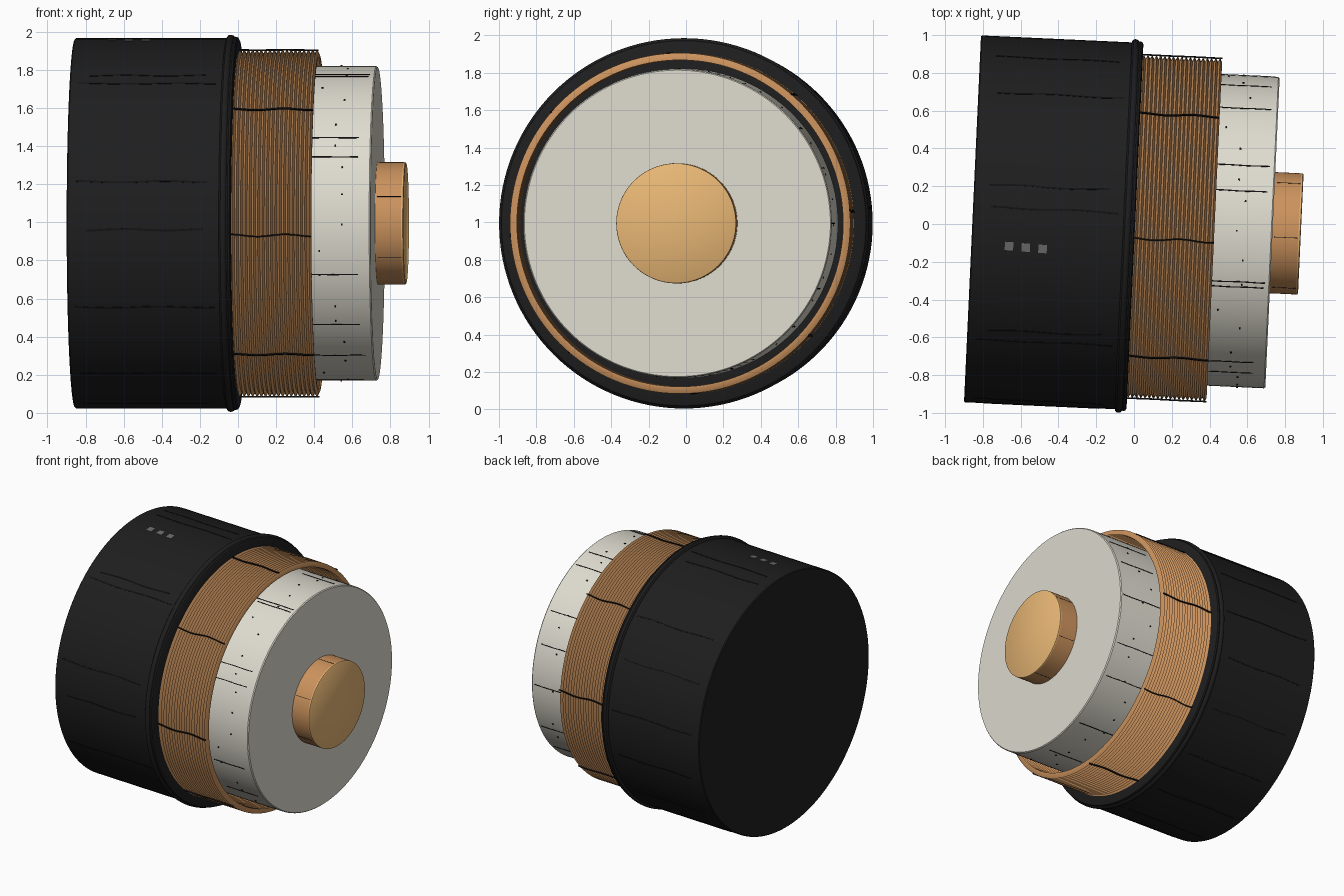
import bpy, math, random
from mathutils import Matrix, Vector

if "Cube" in bpy.data.objects:
    bpy.data.objects.remove(bpy.data.objects["Cube"])

random.seed(4)
SEG = 128
# Main axis runs along local x and is turned slightly about z
FRAME = Matrix.Translation((-0.855, 0.0275, 0.995)) @ Matrix.Rotation(math.radians(-2.65), 4, 'Z')


def material(name, rgb):
    m = bpy.data.materials.new(name)
    m.diffuse_color = (*rgb, 1)
    m.use_nodes = True
    m.node_tree.nodes["Principled BSDF"].inputs["Base Color"].default_value = m.diffuse_color
    return m


BLACK = material("black_casing", (0.013, 0.013, 0.013))
DARK = material("dark_groove", (0.006, 0.006, 0.006))
GREY = material("grey_mark", (0.15, 0.15, 0.15))
CREAM = material("cream", (0.74, 0.72, 0.63))
COPPER = material("copper", (0.60, 0.29, 0.11))
GOLD = material("gold", (0.82, 0.48, 0.18))


def point(s, r, deg):
    # deg 0 faces the front, 90 faces up
    a = math.radians(deg)
    return Vector((s, -r * math.cos(a), r * math.sin(a)))


def make(name, verts, faces, mat, smooth=True):
    me = bpy.data.meshes.new(name)
    me.from_pydata(verts, [], faces)
    me.materials.append(mat)
    ob = bpy.data.objects.new(name, me)
    bpy.context.collection.objects.link(ob)
    ob.matrix_world = FRAME
    bpy.ops.object.select_all(action='DESELECT')
    ob.select_set(True)
    bpy.context.view_layer.objects.active = ob
    bpy.ops.object.mode_set(mode='EDIT')
    bpy.ops.mesh.select_all(action='SELECT')
    bpy.ops.mesh.normals_make_consistent(inside=False)
    bpy.ops.object.mode_set(mode='OBJECT')
    if smooth:
        bpy.ops.object.shade_smooth_by_angle(angle=math.radians(35))
    return ob


def lathe(name, profile, mat, closed=False):
    # profile: (distance along axis, radius); open profiles get end caps
    n = len(profile)
    verts = [point(s, r, 360 * k / SEG) for s, r in profile for k in range(SEG)]
    faces = []
    for i in range(n if closed else n - 1):
        j = (i + 1) % n
        for k in range(SEG):
            l = (k + 1) % SEG
            faces.append((i * SEG + k, i * SEG + l, j * SEG + l, j * SEG + k))
    if not closed:
        faces.append(tuple(range(SEG)))
        faces.append(tuple(range((n - 1) * SEG, n * SEG)))
    return make(name, verts, faces, mat)


def seams(name, angles, s0, s1, r, height, width, wobble, mat, vary=0.0):
    # thin wavy ridges running along the side of a cylinder
    verts, faces, steps = [], [], 14
    for deg in angles:
        base = len(verts)
        a = s0 + random.uniform(0, vary)
        b = s1 - random.uniform(0, vary)
        phase = random.uniform(0, 6.28)
        half = math.degrees(width / r) / 2
        for i in range(steps + 1):
            t = i / steps
            d = deg + math.degrees(wobble / r) * math.sin(phase + 9 * t)
            s = a + (b - a) * t
            verts += [point(s, r - 0.003, d - half), point(s, r + height, d - half),
                      point(s, r + height, d + half), point(s, r - 0.003, d + half)]
        for i in range(steps):
            for k in range(4):
                p, q = base + i * 4, (k + 1) % 4
                faces.append((p + k, p + q, p + 4 + q, p + 4 + k))
        e = base + steps * 4
        faces += [tuple(range(base, base + 4)), tuple(range(e, e + 4))]
    return make(name, verts, faces, mat, False)


def studs(name, places, r, size, height, mat):
    # small square pads on a cylinder: places are (distance, degrees)
    verts, faces = [], []
    for s, deg in places:
        b = len(verts)
        h = math.degrees(size / r) / 2
        for rr in (r - 0.004, r + height):
            for ds, dd in ((-1, -1), (1, -1), (1, 1), (-1, 1)):
                verts.append(point(s + ds * size / 2, rr, deg + dd * h))
        faces += [(b, b+1, b+2, b+3), (b+4, b+5, b+6, b+7)]
        faces += [(b + k, b + (k+1) % 4, b + 4 + (k+1) % 4, b + 4 + k) for k in range(4)]
    return make(name, verts, faces, mat, False)


# Black casing and the rounded double-lip collar
lathe("casing", [(0, 0.966), (0.006, 0.972), (0.83, 0.972), (0.835, 0.90)], BLACK)
lathe("collar", [(0.797, 0.96), (0.80, 0.978), (0.808, 0.988), (0.820, 0.990),
                 (0.832, 0.986), (0.838, 0.978), (0.845, 0.980), (0.855, 0.976),
                 (0.861, 0.965), (0.862, 0.80), (0.80, 0.80)], BLACK, closed=True)

# Open copper sleeve, threaded outside and inside
TEETH, S0, S1 = 19, 0.855, 1.282
pitch = (S1 - S0) / TEETH
outer = [(S0, 0.885)]
for i in range(TEETH):
    outer += [(S0 + (i + 0.5) * pitch, 0.911), (S0 + (i + 1) * pitch, 0.889)]
inner = [(s, r - 0.016) for s, r in reversed(outer)]
lathe("threaded_sleeve", outer + inner, COPPER, closed=True)

# Cream inner drum
lathe("inner_drum", [(0.84, 0.825), (1.583, 0.825), (1.590, 0.819)], CREAM)

# Contact knob and its cap
lathe("knob", [(1.58, 0.321), (1.728, 0.321)], COPPER)
lathe("knob_cap", [(1.728, 0.321), (1.736, 0.320), (1.740, 0.314)], GOLD)

# Weathered seams
seams("casing_seams", [-54, -27, -2, 13, 49, 53, 94, 101, 134, 153, 175, 196, 218, 240, 262, 284],
      0.03, 0.78, 0.972, 0.002, 0.009, 0.004, DARK, 0.08)
seams("sleeve_seams", [-4 + 45 * i for i in range(8)],
      0.862, 1.282, 0.911, 0.005, 0.007, 0.006, DARK)
seams("drum_seams", [-57, -40, -19, 25, 33, 69, 71, 105, 115, 142, 159, 180, 205, 222, 250, 276],
      1.22, 1.57, 0.825, 0.002, 0.006, 0.001, DARK, 0.05)
seams("knob_seams", [26 + 60 * i for i in range(6)],
      1.60, 1.727, 0.321, 0.001, 0.003, 0.0, DARK)

# Rivets around the drum and three grey marks on top of the casing
rivets = [(random.choice((1.32, 1.40, 1.44)), 10 * i + random.uniform(-2, 2)) for i in range(36)]
studs("drum_rivets", rivets, 0.825, 0.009, 0.005, DARK)
studs("casing_marks", [(0.20 + 0.089 * i, 82.0 - 0.2 * i) for i in range(3)], 0.972, 0.045, 0.002, GREY)
